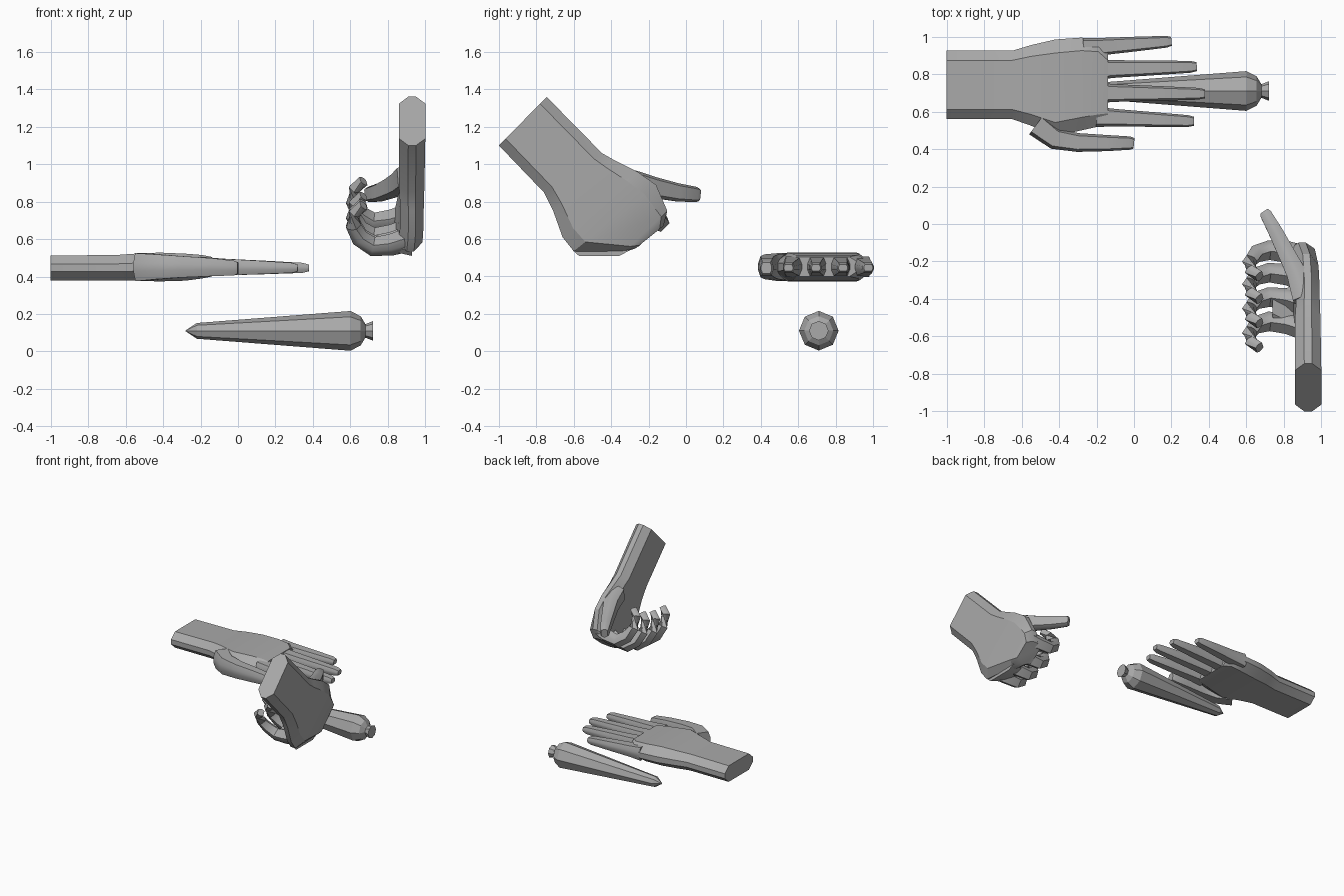
import bpy, bmesh, math
from mathutils import Vector

if "Cube" in bpy.data.objects:
    bpy.data.objects.remove(bpy.data.objects["Cube"])

grey = bpy.data.materials.new("plain grey")
grey.diffuse_color = (0.4, 0.4, 0.4, 1)
grey.use_nodes = True
grey.node_tree.nodes["Principled BSDF"].inputs["Base Color"].default_value = grey.diffuse_color
OCT = [(1, .3), (.72, 1), (-.72, 1), (-1, .3), (-1, -.3), (-.72, -1), (.72, -1), (1, -.3)]


def loft(name, rings, angle=30):
    """Skin a list of equal-sized point rings and cap both ends."""
    bm = bmesh.new()
    vs = [[bm.verts.new(p) for p in r] for r in rings]
    n = len(rings[0])
    for a, b in zip(vs, vs[1:]):
        for i in range(n):
            bm.faces.new((a[i], a[(i + 1) % n], b[(i + 1) % n], b[i]))
    bm.faces.new(vs[0])
    bm.faces.new(vs[-1])
    bmesh.ops.recalc_face_normals(bm, faces=bm.faces)
    me = bpy.data.meshes.new(name)
    bm.to_mesh(me)
    bm.free()
    me.materials.append(grey)
    ob = bpy.data.objects.new(name, me)
    bpy.context.collection.objects.link(ob)
    bpy.context.view_layer.objects.active = ob
    ob.select_set(True)
    bpy.ops.object.shade_smooth_by_angle(angle=math.radians(angle))
    ob.select_set(False)


def slab(name, sections):
    """Loft of octagons given as edge point A, edge point B, half-thickness vector."""
    rings = []
    for a, b, v in sections:
        a, b, v = Vector(a), Vector(b), Vector(v)
        c, u = (a + b) / 2, (b - a) / 2
        rings.append([c + u * s + v * t for s, t in OCT])
    loft(name, rings)


def finger(name, pts, wide, deep, ref):
    """Tapered finger along a path; ref is the direction across its thickness."""
    pts = [Vector(p) for p in pts]
    rings = []
    last = len(pts) - 1
    for i, p in enumerate(pts):
        t = (pts[min(i + 1, last)] - pts[max(i - 1, 0)]).normalized()
        u = t.cross(Vector(ref)).normalized()
        v = u.cross(t)
        f = i / last
        w = wide[0] + (wide[1] - wide[0]) * f
        d = deep[0] + (deep[1] - deep[0]) * f
        rings.append([p + u * w * s + v * d * q for s, q in OCT])
    loft(name, rings, 35)


# Tapered tube with nozzle and plug, lying along x
rings = []
for x, r in [(-.28, .002), (-.22, .042), (.6, .106), (.655, .078), (.68, .036), (.72, .052)]:
    rings.append([(x, .71 + r * math.cos(k * math.pi / 4), .11 + r * math.sin(k * math.pi / 4))
                  for k in range(8)])
loft("tapered_tube", rings, 15)

# Flat hand: wrist and palm
slab("flat_palm", [((x, y0, (z0 + z1) / 2), (x, y1, (z0 + z1) / 2), (0, 0, (z1 - z0) / 2))
                   for x, y0, y1, z0, z1 in [
    (-1, .56, .925, .38, .512), (-.65, .56, .925, .38, .515), (-.55, .525, .955, .378, .522),
    (-.42, .47, .985, .374, .528), (-.28, .5, .995, .378, .522), (-.19, .52, .985, .39, .515),
    (-.14, .535, .93, .40, .505)]])

# Flat hand: fingers and thumb
for name, y0, y1, x0, x1 in [("little", .94, .975, -.27, .2), ("ring", .825, .84, -.2, .335),
                             ("middle", .70, .695, -.2, .378), ("index", .572, .548, -.2, .32)]:
    finger("flat_" + name + "_finger",
           [(x0 + (x1 - x0) * f, y0 + (y1 - y0) * f, .452 - .006 * f) for f in (0, .2, .6, .94, 1)],
           (.054, .024), (.054, .018), (0, 0, 1))
finger("flat_thumb", [(-.52, .53, .45), (-.42, .455, .452), (-.3, .435, .452), (-.14, .432, .45),
                      (-.02, .432, .445), (0, .43, .445)], (.065, .028), (.075, .03), (0, 0, 1))

# Curled hand: wrist and palm
slab("curled_palm", [(((x0 + x1) / 2, *a), ((x0 + x1) / 2, *b), ((x1 - x0) / 2, 0, 0))
                     for a, b, x0, x1 in [
    ((-.745, 1.36), (-1.0, 1.10), .86, 1.0), ((-.45, 1.06), (-.76, .85), .86, .995),
    ((-.38, 1.02), (-.71, .75), .865, .992), ((-.26, .96), (-.66, .61), .865, .99),
    ((-.16, .89), (-.6, .535), .855, .985), ((-.10, .75), (-.33, .53), .83, .965),
    ((-.12, .67), (-.27, .55), .8, .94)]])

# Curled hand: fingers bending towards -x and back up to the wrist
for name, y, z in [("index", -.15, .70), ("middle", -.27, .62),
                   ("ring", -.40, .58), ("little", -.53, .57)]:
    finger("curled_" + name + "_finger",
           [(.92, y - .03, z + .03), (.82, y, z), (.72, y + .01, z - .01), (.65, y - .01, z + .035),
            (.617, y - .05, z + .10), (.625, y - .10, z + .17), (.67, y - .13, z + .21)],
           (.055, .026), (.05, .024), (.2, -.7, .7))

# Curled hand: thumb and padded heel of the palm
finger("curled_thumb", [(.91, -.4, .93), (.87, -.27, .9), (.82, -.17, .875), (.76, -.05, .85),
                        (.705, .05, .838), (.695, .065, .836)],
       (.07, .034), (.06, .024), (1, .4, 0))
slab("curled_heel", [((x, -.3 - d, .55 + d * .5), (x, -.6 + d, .55 + d * .5), (0, h * .35, h))
                     for x, d, h in [(.93, 0, .04), (.84, .03, .035), (.74, .1, .02)]])
